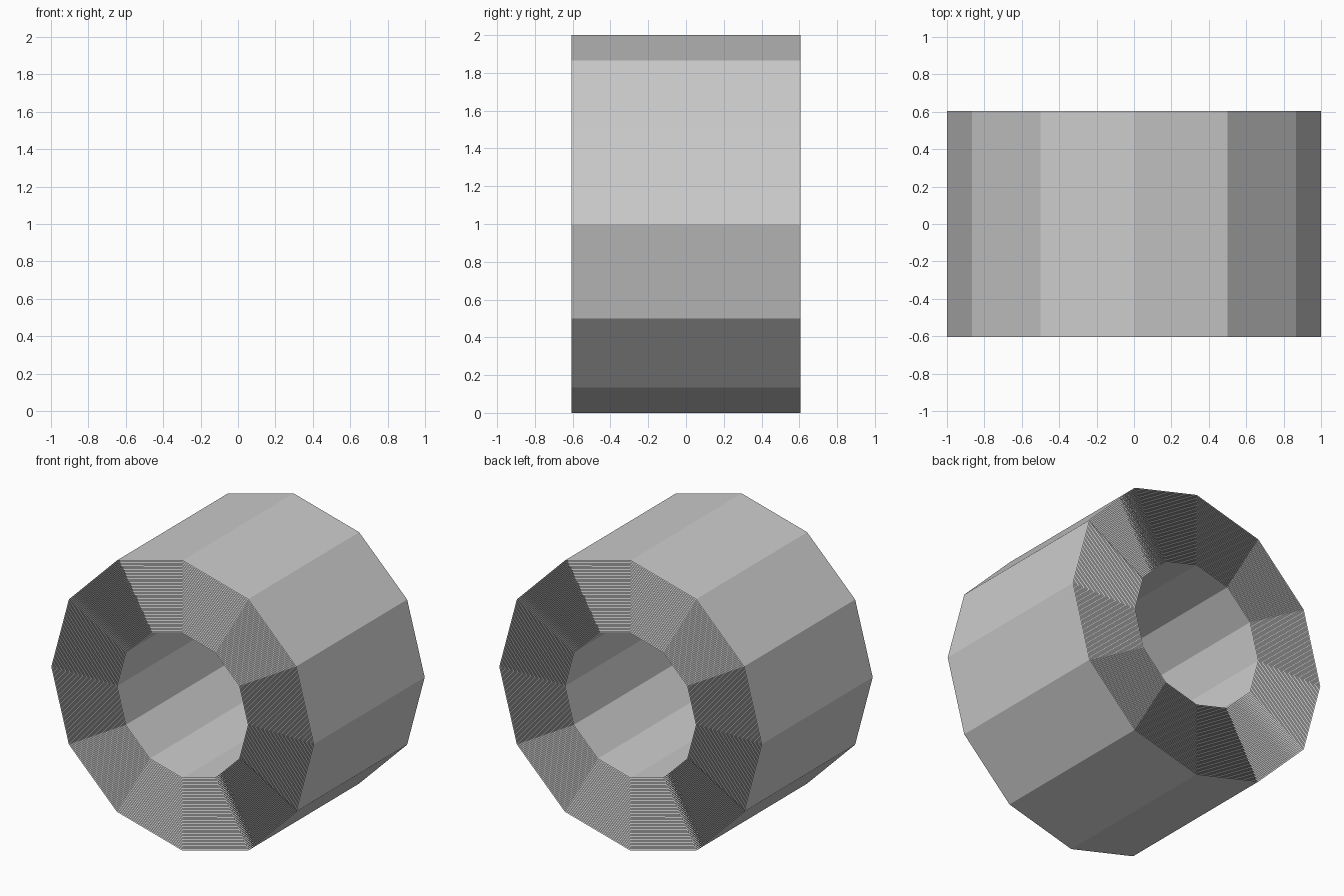
import bpy, bmesh
from math import sin, cos, tau

if "Cube" in bpy.data.objects:
    bpy.data.objects.remove(bpy.data.objects["Cube"])

SIDES = 12
LAYERS = 50
R_IN, R_OUT = 0.5, 1.0
HALF = 0.605


def add_sleeve(bm, r):
    """Open-ended twelve-sided sleeve lying along y, facing outward."""
    rings = [[bm.verts.new((r * cos(tau * i / SIDES), y, 1 + r * sin(tau * i / SIDES)))
              for i in range(SIDES)] for y in (-HALF, HALF)]
    a, b = rings
    for i in range(SIDES):
        j = (i + 1) % SIDES
        bm.faces.new((a[i], a[j], b[j], b[i]))


def make_object(name, radii, flip=False):
    bm = bmesh.new()
    for r in radii:
        add_sleeve(bm, r)
    for f in bm.faces:
        f.normal_update()
        c = f.calc_center_median()
        outward = f.normal.x * c.x + f.normal.z * (c.z - 1) > 0
        if outward == flip:
            f.normal_flip()
    mesh = bpy.data.meshes.new(name)
    bm.to_mesh(mesh)
    bm.free()
    ob = bpy.data.objects.new(name, mesh)
    bpy.context.collection.objects.link(ob)
    return ob


# Nested thin layers wound around an open bore, no end caps
step = (R_OUT - R_IN) / LAYERS
make_object("roll_layers", [R_IN + step * k for k in range(1, LAYERS + 1)])

# Innermost sleeve lining the bore
make_object("roll_core", [R_IN], flip=True)
